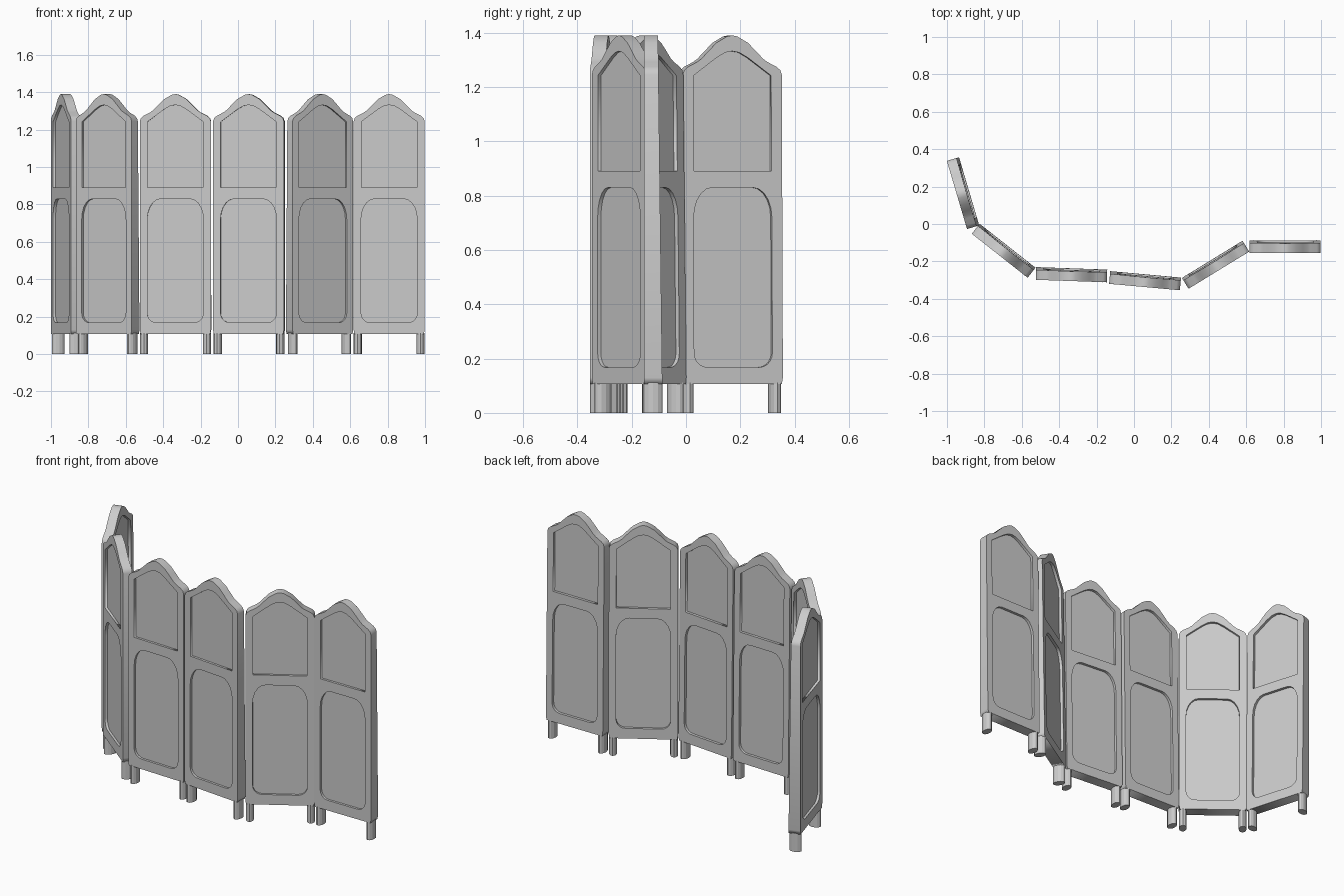
import bpy, bmesh, math
from mathutils import Matrix

if "Cube" in bpy.data.objects:
    bpy.data.objects.remove(bpy.data.objects["Cube"])

FRONT, BACK = -0.034, 0.034


def mirrored(half):
    """Close a right-hand half profile (bottom to top) into a full loop."""
    left = [(-x, z) for x, z in reversed(half) if x > 1e-6]
    return half + left


def corner(cx, cz, rx, rz, a0, a1, n=5):
    """Points along an elliptical rounded corner."""
    out = []
    for i in range(n + 1):
        a = math.radians(a0 + (a1 - a0) * i / n)
        out.append((cx + rx * math.cos(a), cz + rz * math.sin(a)))
    return out


def back_y(z):
    """The back face leans slightly forward towards the top."""
    return BACK - 0.016 * (z - 0.107) / 1.28


def slab(name, loops, shape):
    """Filled, extruded outline (first loop outer, others holes) stood upright."""
    cu = bpy.data.curves.new(name, 'CURVE')
    cu.dimensions = '2D'
    cu.fill_mode = 'BOTH'
    cu.extrude = 0.03
    for pts in loops:
        sp = cu.splines.new('POLY')
        sp.points.add(len(pts) - 1)
        for p, (x, z) in zip(sp.points, pts):
            p.co = (x, z, 0, 1)
        sp.use_cyclic_u = True
    ob = bpy.data.objects.new(name, cu)
    bpy.context.collection.objects.link(ob)
    bpy.context.view_layer.update()
    dg = bpy.context.evaluated_depsgraph_get()
    me = bpy.data.meshes.new_from_object(ob.evaluated_get(dg))
    bpy.data.objects.remove(ob)
    bpy.data.curves.remove(cu)
    bm = bmesh.new()
    bm.from_mesh(me)
    for v in bm.verts:
        x, z, d = v.co
        v.co = (x, shape(z, d > 0), z)
    bmesh.ops.remove_doubles(bm, verts=bm.verts, dist=1e-5)
    bmesh.ops.recalc_face_normals(bm, faces=bm.faces)
    bm.to_mesh(me)
    bm.free()
    me.name = name
    return me


# Outlines: scalloped frame, arched upper inset, rounded lower inset
outer = mirrored([(0.186, 0.107), (0.19, 0.13), (0.19, 1.245), (0.184, 1.262),
                  (0.170, 1.274), (0.135, 1.292), (0.118, 1.304), (0.095, 1.328),
                  (0.060, 1.363), (0.020, 1.386), (0, 1.39)])
upper = mirrored([(0.149, 0.89), (0.149, 1.242), (0.060, 1.308),
                  (0.027, 1.327), (0, 1.332)])
lower = mirrored(corner(0.10, 0.22, 0.05, 0.052, -90, 0)
                 + corner(0.078, 0.72, 0.072, 0.11, 0, 90))

# Shared part meshes
frame_me = slab("panel_frame", [outer, upper, lower],
                lambda z, front: FRONT if front else back_y(z))
inset = lambda z, front: FRONT + 0.014 if front else back_y(z) - 0.016
upper_me = slab("upper_inset", [upper], inset)
lower_me = slab("lower_inset", [lower], inset)

# Oval leg
leg_me = bpy.data.meshes.new("leg")
bm = bmesh.new()
bmesh.ops.create_cone(bm, cap_ends=True, segments=12, radius1=1, radius2=1, depth=1,
                      matrix=Matrix.Translation((0, 0, 0.056)) @ Matrix.Diagonal((0.022, 0.035, 0.112, 1)))
bm.to_mesh(leg_me)
bm.free()


def place(name, me, mat):
    ob = bpy.data.objects.new(name, me)
    bpy.context.collection.objects.link(ob)
    ob.matrix_world = mat


# Six folding panels: centre x, centre y, turn in degrees
panels = [(-0.914, 0.165, -73.5), (-0.697, -0.143, -38.2), (-0.334, -0.271, -2.0),
          (0.059, -0.303, -5.2), (0.436, -0.218, 31.5), (0.808, -0.121, 0.0)]
for i, (x, y, turn) in enumerate(panels, 1):
    m = Matrix.Translation((x, y, 0)) @ Matrix.Rotation(math.radians(turn), 4, 'Z')
    place(f"panel_frame_{i}", frame_me, m)
    place(f"upper_inset_{i}", upper_me, m)
    place(f"lower_inset_{i}", lower_me, m)
    for side, s in (("left", -1), ("right", 1)):
        place(f"{side}_leg_{i}", leg_me, m @ Matrix.Translation((s * 0.168, 0, 0)))
